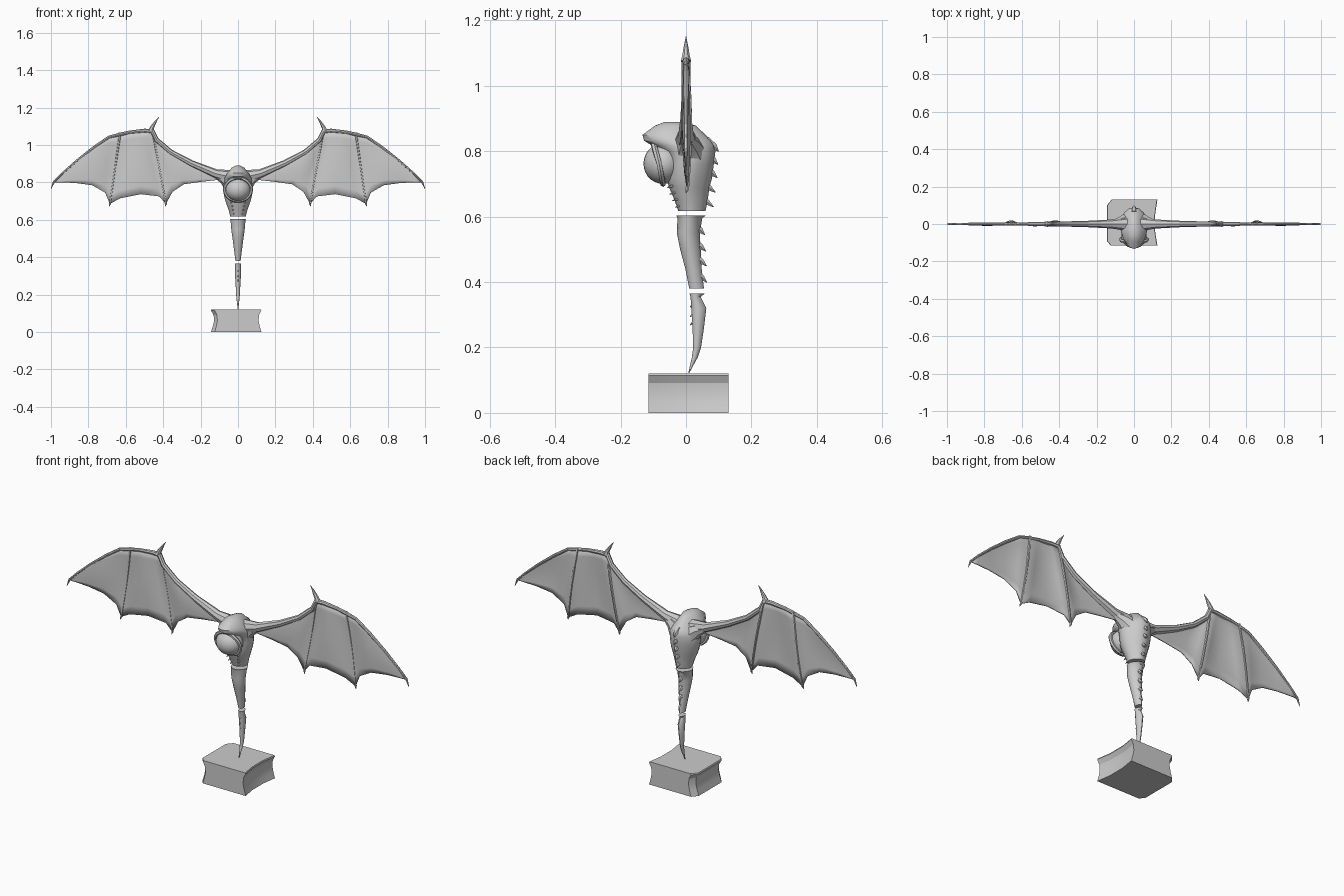
import bpy, bmesh, math
from mathutils import Vector

if "Cube" in bpy.data.objects:
    bpy.data.objects.remove(bpy.data.objects["Cube"])


def make(name, rings, caps=True, closed=True, angle=40, thick=0):
    """Skin a list of equal-length point rings into one object."""
    bm = bmesh.new()
    vs = [[bm.verts.new(p) for p in r] for r in rings]
    n = len(rings[0])
    for a, b in zip(vs, vs[1:]):
        for i in range(n if closed else n - 1):
            j = (i + 1) % n
            bm.faces.new((a[i], a[j], b[j], b[i]))
    if caps:
        bm.faces.new(vs[0])
        bm.faces.new(vs[-1])
    bmesh.ops.recalc_face_normals(bm, faces=bm.faces)
    me = bpy.data.meshes.new(name)
    bm.to_mesh(me)
    bm.free()
    ob = bpy.data.objects.new(name, me)
    bpy.context.collection.objects.link(ob)
    if thick:
        m = ob.modifiers.new("thickness", 'SOLIDIFY')
        m.thickness, m.offset = thick, 0
    bpy.ops.object.select_all(action='DESELECT')
    ob.select_set(True)
    bpy.context.view_layer.objects.active = ob
    bpy.ops.object.shade_smooth_by_angle(angle=math.radians(angle))
    return ob


def tube(name, pts, radii, sides=8, flat=1.0):
    """Tapered tube along points; flat scales its depth along y."""
    pts = [Vector(p) for p in pts]
    rings = []
    for i, p in enumerate(pts):
        t = (pts[min(i + 1, len(pts) - 1)] - pts[max(i - 1, 0)]).normalized()
        ref = Vector((0, 1, 0)) if abs(t.y) < 0.9 else Vector((1, 0, 0))
        u = t.cross(ref).normalized()
        v = t.cross(u)
        ring = []
        for k in range(sides):
            a = 2 * math.pi * k / sides
            d = (u * math.cos(a) + v * math.sin(a)) * radii[i]
            d.y *= flat
            ring.append(p + d)
        rings.append(ring)
    return make(name, rings)


def body(name, rows, sides=18):
    """Loft of (z, front y, back y, half width), round in front, keeled behind."""
    rings = []
    for z, f, b, w in rows:
        c = f + (b - f) * 0.5
        ring = []
        for k in range(sides):
            a = 2 * math.pi * k / sides
            s, co = math.sin(a), math.cos(a)
            y = c + (f - c) * co if co > 0 else c + (b - c) * abs(co) ** 1.6
            ring.append((w * s, y, z))
        rings.append(ring)
    return make(name, rings)


# Pedestal: block with hollowed, weathered sides
plan = [(-.145, -.09), (-.125, -.115), (.125, -.115), (.113, -.04),
        (.113, .05), (.125, .13), (-.12, .13), (-.145, .1)]
make("pedestal", [[(x * s, y, z) for x, y in plan] for z, s in
                  ((0, 1), (.03, .93), (.06, .88), (.092, .9), (.115, 1), (.121, .98))], angle=20)

# Hooded head and torso, then the two separate tail pieces
body("head_and_torso", [(.89, -.065, -.01, .012), (.878, -.095, .03, .035),
     (.85, -.133, .06, .058), (.832, -.128, .08, .068), (.818, -.105, .088, .075),
     (.80, -.07, .09, .08), (.76, -.06, .085, .08), (.72, -.06, .08, .074),
     (.69, -.052, .072, .065), (.65, -.035, .066, .05), (.618, -.024, .06, .042)])
body("middle_tail", [(.604, -.03, .062, .043), (.596, -.026, .05, .041), (.55, -.028, .042, .037),
     (.50, -.018, .045, .03), (.44, -.002, .048, .022), (.38, .01, .055, .014)], 14)
body("tail_tip", [(.365, .01, .058, .016), (.355, .014, .045, .015), (.32, .016, .062, .017),
     (.26, .02, .055, .013), (.2, .022, .046, .01), (.17, .018, .036, .007),
     (.122, .007, .010, .002)], 12)

# Eye with its lid rim
bpy.ops.mesh.primitive_uv_sphere_add(segments=24, ring_count=14, radius=1, location=(0, -.07, .762))
eye = bpy.context.object
eye.name = "eye"
eye.scale = (.068, .06, .062)
bpy.ops.object.shade_smooth()
lid = [(.072 * math.cos(a), -.082 + .018 * math.sin(a) * -1 if math.sin(a) > 0 else -.082 - .012 * math.sin(a),
        .762 + .062 * math.sin(a)) for a in [math.radians(-180 + 18 * i) for i in range(21)]]
tube("eye_lid", lid, [.009] * 21, 6)

# Back spines: (root y, z, length, half height)
for i, (y, z, l, h) in enumerate([(.08, .825, .02, .02), (.075, .785, .023, .02), (.07, .745, .026, .02),
                                  (.06, .70, .03, .018), (.055, .655, .03, .016), (.036, .57, .022, .018),
                                  (.036, .52, .025, .018), (.038, .475, .025, .017), (.042, .425, .022, .015)]):
    tube(f"back_spine_{i}", [(0, y - .02, z + .004), (0, y + l * .4, z - .012), (0, y + l, z - .026)],
         [h, h * .55, .001], 6)

# Belly spikes in pairs, and small thorns on the tail tip
for s in (-1, 1):
    for i, (y, z, x) in enumerate([(-.04, .70, .035), (-.033, .68, .03), (-.024, .66, .026), (-.016, .64, .022)]):
        tube(f"belly_spike_{i}", [(s * x, y + .015, z), (s * x * 1.05, y - .018, z - .012)], [.009, .001], 5)
for i, z in enumerate((.335, .305, .28)):
    tube(f"tail_thorn_{i}", [(0, .025, z), (0, .012, z - .012)], [.006, .001], 5)

# Wing columns: leading edge x z, trailing edge x z, depth of the fold
cols = [(.03, .865, .03, .80, 0), (.12, .855, .11, .813, 0), (.25, .91, .20, .803, -.004),
        (.36, .97, .29, .79, -.009), (.435, 1.035, .35, .75, -.004), (.458, 1.083, .385, .685, .013),
        (.50, 1.084, .42, .725, 0), (.54, 1.08, .52, .737, -.011), (.58, 1.076, .63, .715, 0),
        (.63, 1.065, .685, .685, .013), (.69, 1.05, .71, .745, 0), (.77, .995, .78, .785, -.009),
        (.86, .925, .87, .797, -.004), (.94, .855, .945, .80, 0), (.985, .81, .985, .80, 0)]
for s, side in ((-1, "left"), (1, "right")):
    def point(c, t):
        return (s * (c[0] + (c[2] - c[0]) * t),
                c[4] * math.sin(math.pi * min(1, t * .85 + .05)),
                c[1] + (c[3] - c[1]) * t)

    make(side + "_wing_membrane", [[point(c, k / 8) for k in range(9)] for c in cols],
         caps=False, closed=False, angle=50, thick=.005)
    # Arm bone and leading edge out to the hooked wing tip
    lead = [(s * .02, 0, .825)] + [(s * c[0], 0, c[1] - .008) for c in cols[1:]] + [(s * 1, 0, .765)]
    tube(side + "_wing_arm", lead, [.04, .024, .017, .014, .013, .013, .011, .01, .009, .009,
                                    .008, .008, .007, .006, .006, .001], 8)
    # Finger bones ending in pointed tips
    for i in (5, 9):
        c = cols[i]
        pts = [point(c, k / 6) for k in range(7)] + [(s * (c[2] + .004), 0, .672)]
        tube(f"{side}_wing_finger_{i}", pts, [.008, .007, .007, .006, .006, .006, .006, .001], 6)
    # Thumb claw
    tube(side + "_thumb_claw", [(s * .465, 0, 1.075), (s * .458, 0, 1.095), (s * .446, 0, 1.115),
                                (s * .437, 0, 1.13), (s * .422, 0, 1.15)], [.016, .011, .008, .005, .001], 7)
    # Shoulder muscle blending the wing into the torso
    tube(side + "_shoulder", [(s * .04, .01, .80), (s * .075, .005, .825), (s * .13, 0, .845)],
         [.05, .034, .012], 8)
